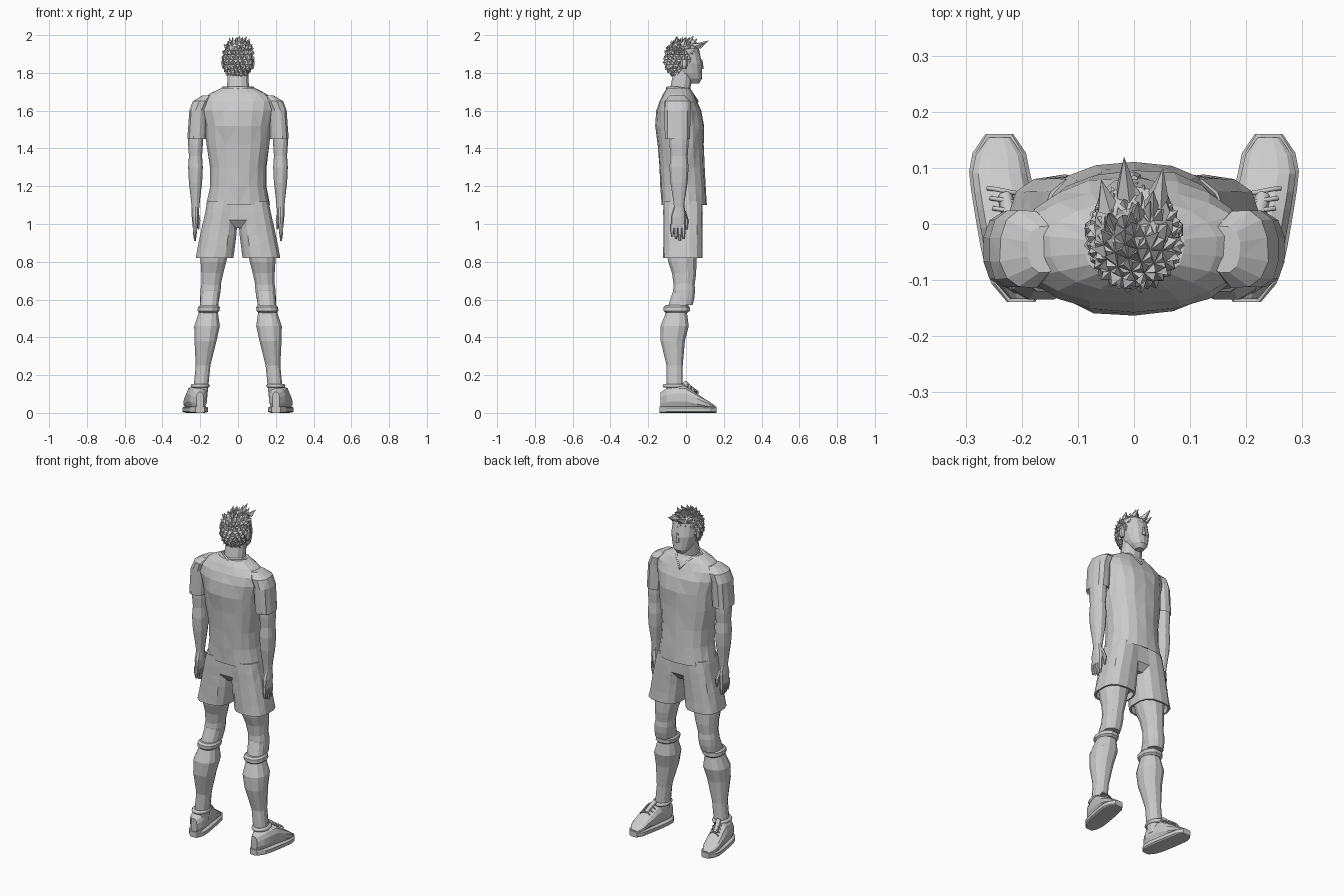
import bpy, bmesh, math, random
from mathutils import Vector

random.seed(4)
default_cube = bpy.data.objects.get("Cube")
if default_cube:
    bpy.data.objects.remove(default_cube, do_unlink=True)

shade = (.6, .6, .6, 1)
grey = bpy.data.materials.new("light_grey")
grey.use_nodes = True
grey.diffuse_color = shade
grey.node_tree.nodes["Principled BSDF"].inputs["Base Color"].default_value = shade


def finish(name, bm, mirror=False):
    bmesh.ops.recalc_face_normals(bm, faces=bm.faces)
    mesh = bpy.data.meshes.new(name)
    bm.to_mesh(mesh)
    bm.free()
    mesh.materials.append(grey)
    obj = bpy.data.objects.new(name, mesh)
    bpy.context.collection.objects.link(obj)
    if mirror:
        modifier = obj.modifiers.new("mirror", 'MIRROR')
        modifier.use_mirror_merge = False


def loft(name, rings, mirror=False, sides=12, power=2.3, along_y=False, folds=0):
    """Skin rounded rings of (position, centre, centre, radius, radius)."""
    bm = bmesh.new()
    loops = []
    for position, centre_u, centre_v, radius_u, radius_v in rings:
        loop = []
        for i in range(sides):
            angle = math.tau * (i + .5) / sides
            cosine, sine = math.cos(angle), math.sin(angle)
            crease = 1 + random.uniform(-folds, folds)
            u = centre_u + math.copysign(abs(cosine) ** (2 / power), cosine) * radius_u * crease
            v = centre_v + math.copysign(abs(sine) ** (2 / power), sine) * radius_v * crease
            corner = (u, position, v) if along_y else (u, v, position)
            loop.append(bm.verts.new(corner))
        loops.append(loop)
    for lower, upper in zip(loops, loops[1:]):
        for i in range(sides):
            j = (i + 1) % sides
            bm.faces.new((lower[i], lower[j], upper[j], upper[i]))
    bm.faces.new(loops[0])
    bm.faces.new(loops[-1])
    if folds:
        quads = [face for face in bm.faces if len(face.verts) == 4]
        bmesh.ops.triangulate(bm, faces=quads)
    finish(name, bm, mirror)


def tube(name, points, radius, mirror=False, closed=False):
    """Sweep a round section along straight segments."""
    curve = bpy.data.curves.new(name, 'CURVE')
    curve.dimensions = '3D'
    curve.bevel_depth = radius
    curve.bevel_resolution = 1
    curve.use_fill_caps = True
    spline = curve.splines.new('POLY')
    spline.points.add(len(points) - 1)
    for point, position in zip(spline.points, points):
        point.co = (*position, 1)
    spline.use_cyclic_u = closed
    path = bpy.data.objects.new(name + "_path", curve)
    bpy.context.collection.objects.link(path)
    bpy.context.view_layer.update()
    bm = bmesh.new()
    bm.from_mesh(path.to_mesh())
    path.to_mesh_clear()
    bpy.data.objects.remove(path, do_unlink=True)
    finish(name, bm, mirror)


# Shirt body leans back towards the shoulders
body = [(1.13, .15, .11), (1.1, .17, .12), (1.2, .15, .12), (1.3, .15, .12),
        (1.42, .17, .12), (1.52, .18, .13), (1.6, .2, .12), (1.65, .2, .1),
        (1.69, .15, .08), (1.72, .09, .06)]
loft("shirt", [(z, 0, max(-.04, .05 - .055 * z), width, depth) for z, width, depth in body],
     sides=18, folds=.02)

# Sleeves and V collar
sleeve = [(1.47, .21, .04), (1.45, .22, .05), (1.6, .21, .05), (1.65, .19, .05),
          (1.68, .16, .03)]
loft("sleeves", [(z, x, -.045, radius, radius * 1.4) for z, x, radius in sleeve],
     mirror=True, folds=.03)
neckline = [(0, .06, 1.65), (.05, .02, 1.71), (.08, -.04, 1.72), (0, -.1, 1.72)]
other_side = [(-x, y, z) for x, y, z in reversed(neckline[1:-1])]
tube("collar", neckline + other_side, .007, closed=True)


# Shorts: hips and two wide legs that spread downwards
def shorts_ring(z, inset=0):
    x = .255 - .16 * z
    return z, x, -.016, .065 + .3 * x - inset, .104 - inset


loft("shorts_hips", [(.98, 0, -.016, .06, .07), (1.02, 0, -.016, .15, .1),
                     (1.12, 0, -.016, .16, .1)])
loft("shorts_legs", [shorts_ring(.86, inset=.01), shorts_ring(.82, inset=.01)]
     + [shorts_ring(.82 + .06 * i) for i in range(6)],
     mirror=True, sides=14, power=2.7, folds=.015)


# Legs follow one slanted line from hip to ankle
def leg_x(z):
    return .21 - .1 * z


leg = [(.88, -.02, .08), (.8, -.02, .07), (.74, -.01, .06), (.66, -.01, .05),
       (.6, -.03, .05), (.54, -.05, .05), (.46, -.06, .07), (.38, -.07, .06),
       (.25, -.06, .04), (.08, -.06, .04)]
loft("legs", [(z, leg_x(z), y, radius, radius * 1.1) for z, y, radius in leg], mirror=True)

# Knee pads swell in the middle, sock cuffs sit below them
knee_pads = []
for i in range(5):
    z = .57 + .04 * i
    swell = math.sin(math.pi * (i + .5) / 5)
    knee_pads.append((z, leg_x(z), -.01, .045 + .01 * swell, .04 + .02 * swell))
loft("knee_pads", knee_pads, mirror=True)
cuff = [(.53, .05), (.54, .06), (.56, .06), (.57, .05)]
loft("sock_cuffs", [(z, leg_x(z), -.05, radius, radius * 1.2) for z, radius in cuff],
     mirror=True)

# Arms and hands hang straight down
arm = [(1.5, .04), (1.42, .04), (1.36, .036), (1.3, .04), (1.22, .036), (1.13, .025),
       (1.08, .02)]
loft("arms", [(z, .225, -.037, radius, radius * 1.3) for z, radius in arm], mirror=True)
loft("palms", [(1.1, .226, -.035, .02, .026), (1.04, .226, -.04, .02, .04),
               (.98, .226, -.043, .014, .038)], mirror=True, sides=10)


def finger(name, x, y, top, tip, lean_x=0, lean_y=0):
    middle = (top + tip) / 2
    loft(name, [(top, x, y, .012, .011), (middle, x + lean_x, y + lean_y, .012, .011),
                (tip, x + lean_x, y + lean_y, .005, .005)], mirror=True, sides=6)


for i, finger_name in enumerate(("little", "ring", "middle", "index")):
    finger(finger_name + "_fingers", .228, -.073 + .02 * i, 1, .91 + .01 * abs(i - 2))
finger("thumbs", .22, -.012, 1.07, .97, lean_x=-.01, lean_y=.015)

# Shoes: the outline widens from the heel, turns outwards and slopes to the toe
uppers, soles = [], []
for i in range(10):
    t = .02 + .96 * i / 9
    y = .3 * t - .14
    x = .2 + .04 * min(1, 1.3 * t)
    width = .052 * math.sqrt(1 - abs(2 * t - 1) ** 4)
    height = .145 - .2 * max(0, t - .45) - .04 * (1 - t) ** 8
    uppers.append((y, x, .01 + height / 2, width, height / 2 - .01))
    soles.append((y * 1.04, x, .017, width + .005, .017))
loft("shoe_uppers", uppers, mirror=True, along_y=True, power=2.5)
loft("shoe_soles", soles, mirror=True, along_y=True, power=5)

# Padded rims, tongues and laces
rim = []
for i in range(14):
    angle = math.tau * i / 14
    rim.append((.2 + .04 * math.cos(angle), -.06 + .055 * math.sin(angle), .143))
tube("shoe_rims", rim, .011, mirror=True, closed=True)
tube("shoe_tongues", [(.21, -.01, .16), (.22, .01, .14), (.23, .05, .11)], .014, mirror=True)
for i in range(4):
    centre = Vector((.216 + .005 * i, .005 + .018 * i, .15 - .012 * i))
    bend, end = Vector((.015, .003, 0)), Vector((.03, .005, -.012))
    flipped = Vector((-end.x, -end.y, end.z))
    tube(f"laces_{i + 1}", [centre + flipped, centre - bend, centre + bend, centre + end],
         .004, mirror=True)

# Neck and head
loft("neck", [(1.64, 0, -.035, .07, .065), (1.72, 0, -.03, .06, .055),
              (1.82, 0, -.01, .055, .055)])
skull = [(1.745, .043, .024), (1.77, .035, .046), (1.8, .018, .06), (1.85, .005, .072),
         (1.93, -.01, .07), (1.96, -.015, .04)]
loft("head", [(z, 0, y, radius, radius * 1.1) for z, y, radius in skull], sides=14)
loft("nose", [(1.82, 0, .08, .014, .014), (1.87, 0, .08, .007, .007)], sides=6)
loft("ears", [(1.82, .073, -.01, .008, .01), (1.84, .077, -.01, .012, .018),
              (1.87, .077, -.01, .01, .018)], mirror=True, sides=6)

# Hair: cap opened at the face, every facet drawn out into a tuft
bm = bmesh.new()
bmesh.ops.create_icosphere(bm, subdivisions=3, radius=1)
for vert in bm.verts:
    vert.co = (vert.co.x * .08, vert.co.y * .09 - .023, vert.co.z * .1 + 1.87)


def is_bare(point):
    forehead = point.y > .025 and point.z < 1.9
    cheek = point.y > -.025 and point.z < 1.86
    return forehead or cheek or point.z < 1.785


bare = [face for face in bm.faces if is_bare(face.calc_center_median())]
bmesh.ops.delete(bm, geom=bare, context='FACES')
for face in list(bm.faces):
    middle, outward = face.calc_center_median(), face.normal.copy()
    crown = max(0, min(1, (middle.z - 1.9) * 20))
    length = random.uniform(.004, .016) + crown * random.choice((0, .012, .025))
    sweep = Vector((random.uniform(-.3, .3), .8 * crown, crown - .5))
    tip = bmesh.ops.poke(bm, faces=[face])["verts"][0]
    tip.co = middle + (outward + sweep).normalized() * length
    tip.co.z = min(tip.co.z, 2)
finish("hair", bm)

# Longer tufts swept forwards, from the quiff back to the crown
for i in range(7):
    x, y = .06 * math.sin(2.4 * i - .3), .12 - .02 * i
    bm = bmesh.new()
    tip = bm.verts.new((x, y, 2.01 - 8 * x * x - .3 * y))
    ring = []
    for k in range(5):
        angle = math.tau * k / 5
        across, along = .02 * math.cos(angle), .02 * math.sin(angle)
        ring.append(bm.verts.new((x * .8 + across, y * .6 - .015 + along, 1.94 - along * .7)))
    bm.faces.new(ring)
    for k in range(5):
        bm.faces.new((ring[k], ring[(k + 1) % 5], tip))
    finish(f"hair_tuft_{i + 1}", bm)
